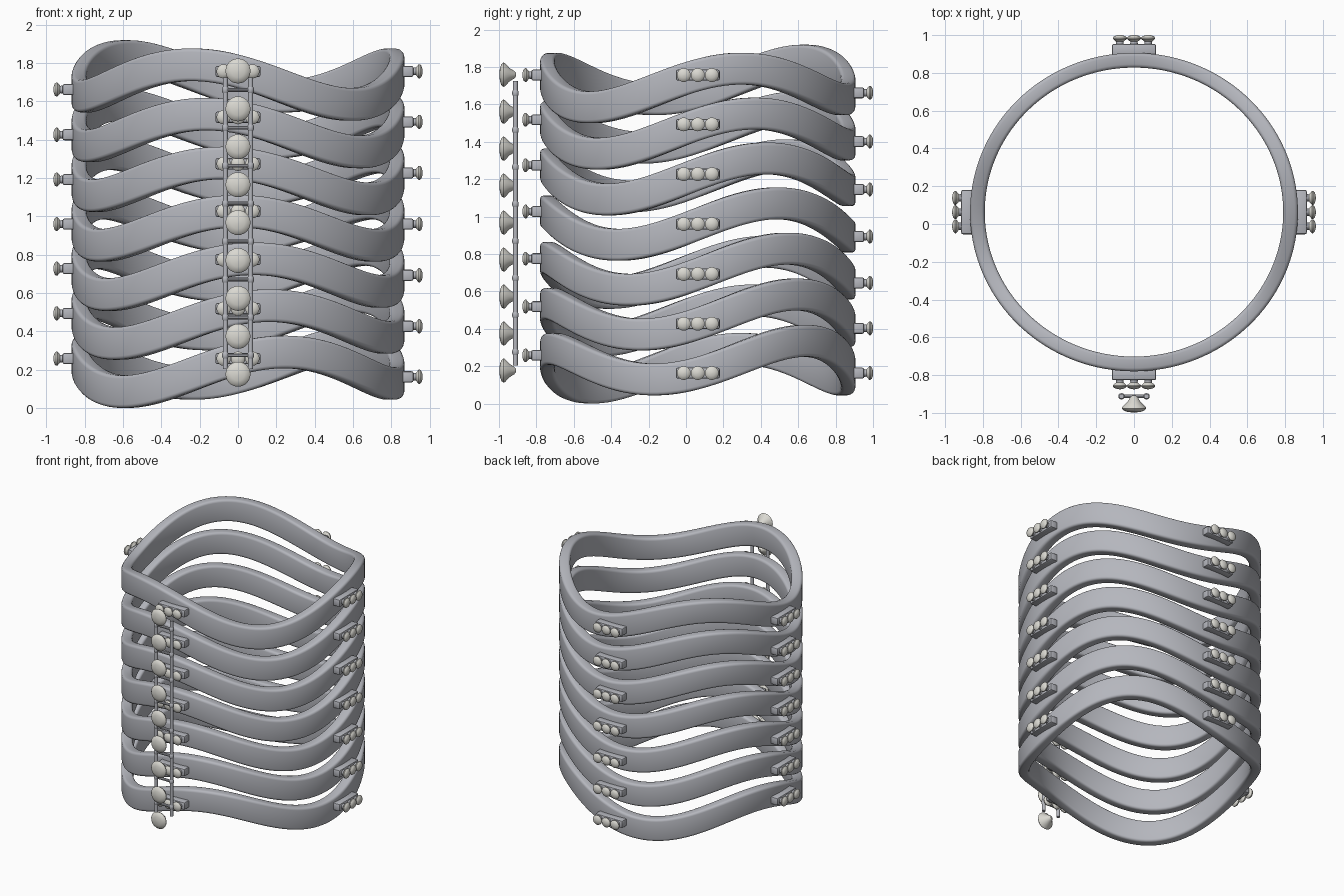
import bpy, bmesh
from math import sin, cos, pi, radians, sqrt
from mathutils import Matrix, Vector

cube = bpy.data.objects.get("Cube")
if cube:
    bpy.data.objects.remove(cube, do_unlink=True)

CY = 0.063                 # ring centre in y
RX, RY = 0.868, 0.843      # outer radii
THICK, HALF = 0.078, 0.085
BANDS, SEGS = 7, 144


def material(name, rgb):
    m = bpy.data.materials.new(name)
    m.use_nodes = True
    col = (*rgb, 1)
    m.diffuse_color = col
    m.node_tree.nodes["Principled BSDF"].inputs["Base Color"].default_value = col
    return m


silver = material("silver", (0.46, 0.47, 0.51))
pearl = material("pale stone", (0.70, 0.69, 0.64))


def finish(name, bm, mat):
    bmesh.ops.recalc_face_normals(bm, faces=bm.faces)
    me = bpy.data.meshes.new(name)
    bm.to_mesh(me)
    bm.free()
    ob = bpy.data.objects.new(name, me)
    bpy.context.collection.objects.link(ob)
    me.materials.append(mat)
    bpy.ops.object.select_all(action='DESELECT')
    ob.select_set(True)
    bpy.context.view_layer.objects.active = ob
    bpy.ops.object.shade_smooth_by_angle(angle=radians(35))
    return ob


def loft(bm, rings, closed):
    """Skin closed loops of points into quads."""
    loops = [[bm.verts.new(p) for p in r] for r in rings]
    n = len(loops[0])
    for i in range(len(loops) if closed else len(loops) - 1):
        a, b = loops[i], loops[(i + 1) % len(loops)]
        for j in range(n):
            k = (j + 1) % n
            bm.faces.new((a[j], a[k], b[k], b[j]))
    if not closed:
        bm.faces.new(loops[0])
        bm.faces.new(loops[-1])


def wave(k, t):
    """Height of band k (0 = lowest) at angle t: three waves and a slight tilt."""
    base = 0.211 + 0.2497 * k
    phase = radians(135 - 15 * k)
    tilt = radians(45 + 15 * k)
    return base + 0.096 * cos(3 * t - phase) + 0.029 * cos(t - tilt)


def band_section():
    """Rounded rectangle: (inset from the outer radius, height)."""
    r, pts = 0.018, []
    for cx, cz, a0 in ((r, HALF - r, 90), (THICK - r, HALF - r, 0),
                       (THICK - r, r - HALF, -90), (r, r - HALF, -180)):
        for s in range(4):
            a = radians(a0 + 90 - 30 * s)
            pts.append((cx + r * cos(a), cz + r * sin(a)))
    return pts


def make_band(k):
    bm = bmesh.new()
    rings = []
    for i in range(SEGS):
        t = 2 * pi * i / SEGS
        z = wave(k, t)
        slope = (wave(k, t + 0.01) - wave(k, t - 0.01)) / (0.02 * 0.82)
        stretch = sqrt(1 + slope * slope)
        rings.append([((RX - u) * cos(t), CY + (RY - u) * sin(t), z + v * stretch)
                      for u, v in band_section()])
    loft(bm, rings, True)
    finish(f"wavy_band_{k + 1}", bm, silver)


def lathe(bm, profile, matrix, sides=20):
    """Turn (radius, distance) points about the local z axis."""
    loft(bm, [[matrix @ Vector((r * cos(2 * pi * s / sides),
                                r * sin(2 * pi * s / sides), d))
               for s in range(sides)] for r, d in profile], False)


def facing(t, x, y, z):
    """Local z points outward at angle t, local y points up."""
    return (Matrix.Translation((x, y, z)) @ Matrix.Rotation(t + pi / 2, 4, 'Z')
            @ Matrix.Rotation(pi / 2, 4, 'X'))


STEM = [(0.022, 0.03), (0.019, 0.062), (0.024, 0.066)]
SMALL_STONE = [(0.018, 0.058), (0.037, 0.074), (0.037, 0.080),
               (0.030, 0.088), (0.016, 0.093), (0.004, 0.095)]
BIG_STONE = [(0.008, 0.0), (0.020, 0.010), (0.036, 0.036), (0.062, 0.060),
             (0.065, 0.068), (0.056, 0.079), (0.034, 0.087), (0.006, 0.090)]


# Each clasp: a mounting bar with three stones on stems
def make_clasp(label, k, t):
    m = facing(t, RX * cos(t), CY + RY * sin(t), wave(k, t))
    bar = bmesh.new()
    bmesh.ops.create_cube(bar, size=1, matrix=Matrix.Diagonal((0.235, 0.058, 0.065, 1)))
    bmesh.ops.bevel(bar, geom=bar.edges[:], offset=0.01, segments=2,
                    profile=0.5, affect='EDGES')
    bmesh.ops.transform(bar, matrix=m @ Matrix.Translation((0, 0, 0.0145)), verts=bar.verts)
    stones = bmesh.new()
    for s in (-1, 0, 1):
        mm = m @ Matrix.Translation((0.075 * s, 0, 0))
        lathe(bar, STEM, mm)
        lathe(stones, SMALL_STONE, mm)
    finish(f"{label}_clasp_bar_{k + 1}", bar, silver)
    finish(f"{label}_clasp_stones_{k + 1}", stones, pearl)


for k in range(BANDS):
    make_band(k)
    for i, label in enumerate(("left", "back", "right", "front")):
        make_clasp(label, k, i * pi / 2)

# Ladder of two rods with rungs in front of the bands
FRONT = -pi / 2
ROD_Y = -0.912
ladder = bmesh.new()
for x in (-0.066, 0.066):
    rod = Matrix.Translation((x, ROD_Y, 0))
    lathe(ladder, [(0.013, 0.205), (0.013, 1.725)], rod, 12)

stones = bmesh.new()
for i in range(9):
    z = 0.177 + 0.1977 * i
    lathe(stones, BIG_STONE, facing(FRONT, 0, -0.908, z), 28)
    if i < 8:
        rung = (Matrix.Translation((0, ROD_Y, z + 0.099))
                @ Matrix.Rotation(pi / 2, 4, 'Y'))
        lathe(ladder, [(0.010, -0.066), (0.010, 0.066)], rung, 10)
        for s in (-1, 1):
            collar = Matrix.Translation((0.066 * s, ROD_Y, z + 0.099))
            lathe(ladder, [(0.013, -0.016), (0.017, -0.008),
                           (0.017, 0.008), (0.013, 0.016)], collar, 12)
finish("front_ladder", ladder, silver)
finish("front_large_stones", stones, pearl)
